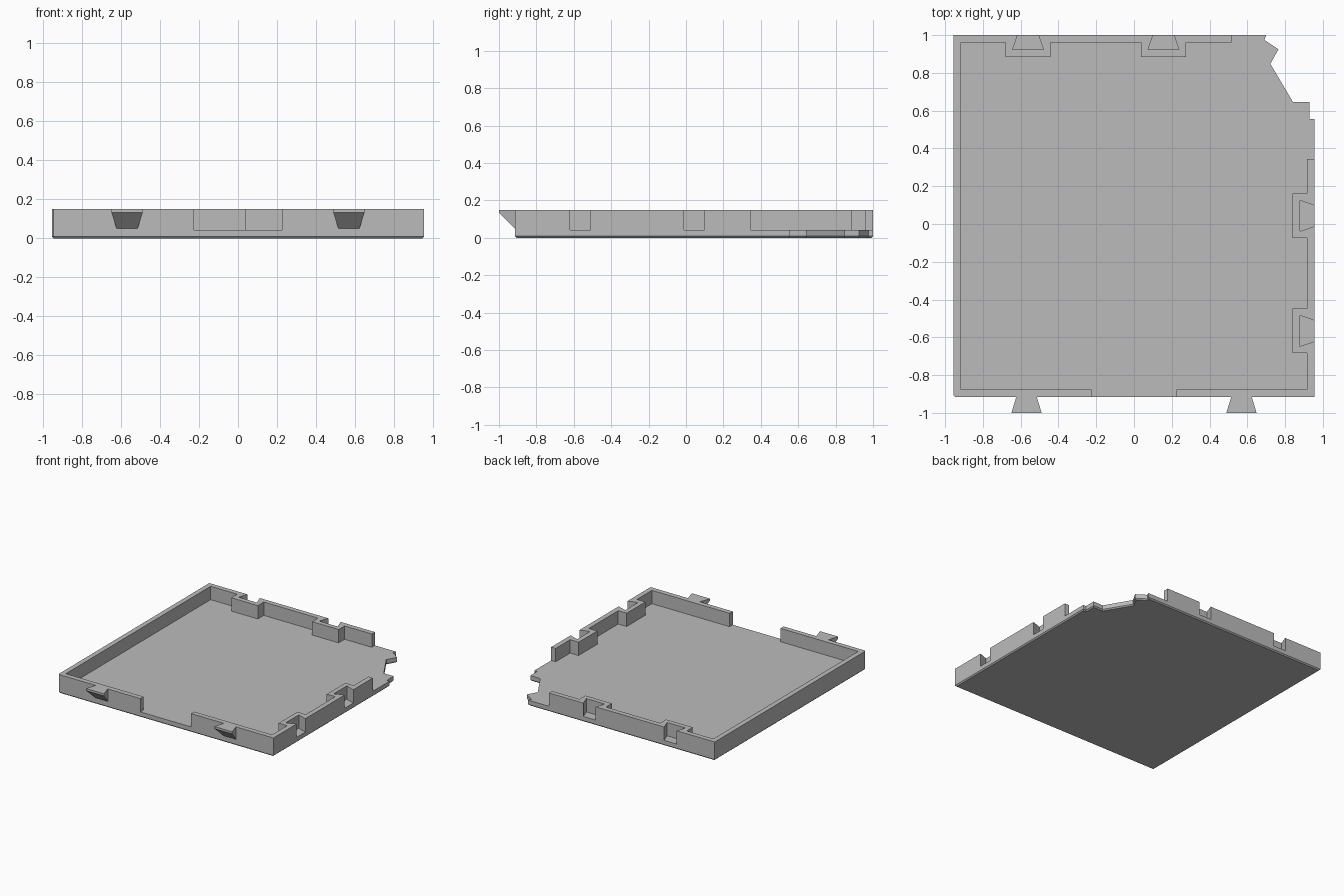
import bpy
import bmesh

if "Cube" in bpy.data.objects:
    bpy.data.objects.remove(bpy.data.objects["Cube"], do_unlink=True)

grey = bpy.data.materials.new("plain grey")
grey.use_nodes = True
colour = (0.5, 0.5, 0.5, 1)
grey.diffuse_color = colour
grey.node_tree.nodes["Principled BSDF"].inputs["Base Color"].default_value = colour

X, FRONT, BACK = 0.955, -0.915, 1.0   # outer edges of the tray
FLOOR, TOP = 0.043, 0.15              # floor and wall heights
WALL, NICK = 0.04, 0.008              # wall thickness, corner chamfer


def finish(bm, name):
    bmesh.ops.recalc_face_normals(bm, faces=bm.faces)
    mesh = bpy.data.meshes.new(name)
    bm.to_mesh(mesh)
    bm.free()
    mesh.materials.append(grey)
    obj = bpy.data.objects.new(name, mesh)
    bpy.context.collection.objects.link(obj)
    return obj


def prism(outline, low, high):
    bm = bmesh.new()
    face = bm.faces.new([bm.verts.new((x, y, low)) for x, y in outline])
    up = bmesh.ops.extrude_face_region(bm, geom=[face], use_keep_orig=True)
    verts = [v for v in up["geom"] if isinstance(v, bmesh.types.BMVert)]
    bmesh.ops.translate(bm, verts=verts, vec=(0, 0, high - low))
    return bm


def wall_run(start, end, centres):
    """Outer side with dovetail sockets, then inner side with their housings,
    as (distance along the wall, depth from its outer face)."""
    pts = [(start, 0)]
    for c in centres:
        pts += [(c - 0.055, 0), (c - 0.082, 0.077), (c + 0.082, 0.077), (c + 0.055, 0)]
    pts += [(end, 0), (end, WALL)]
    for c in reversed(centres):
        pts += [(c + 0.118, WALL), (c + 0.118, 0.115), (c - 0.118, 0.115), (c - 0.118, WALL)]
    return pts


# Floor plate with a jagged, broken corner and a chamfered underside
broken = [(0.70, BACK), (0.69, 0.975), (0.765, 0.925), (0.722, 0.848),
          (0.842, 0.645), (0.93, 0.645), (0.93, 0.557), (X, 0.557)]
floor = prism([(X, FRONT), (-X + NICK, FRONT), (-X, FRONT + NICK), (-X, BACK)] + broken, 0, FLOOR)
rim = [e for e in floor.edges if all(v.co.z < 0.001 for v in e.verts)]
bmesh.ops.bevel(floor, geom=rim, offset=0.009, segments=1, affect='EDGES', clamp_overlap=True)
finish(floor, "floor_plate")

# Right-hand wall of the tray, joined to the back wall and half the front wall
back = [(s, BACK - d) for s, d in wall_run(-X, 0.515, [-0.561, 0.156])]
outline = [(-0.225, FRONT), (-X + NICK, FRONT), (-X, FRONT + NICK)] + back
outline += [(-X + WALL, BACK - WALL), (-X + WALL, FRONT + WALL), (-0.225, FRONT + WALL)]
finish(prism(outline, FLOOR, TOP), "back_and_right_wall")

# Left-hand wall with the other half of the front wall
side = [(X - d, s) for s, d in wall_run(FRONT, 0.345, [-0.566, 0.043])]
outline = [(0.225, FRONT)] + side + [(X - WALL, FRONT + WALL), (0.225, FRONT + WALL)]
finish(prism(outline, FLOOR, TOP), "left_wall")

# Dovetail tabs on the front, sloped away underneath
for name, c in (("right_tab", -0.569), ("left_tab", 0.569)):
    tab = prism([(c - 0.054, FRONT), (c + 0.054, FRONT), (c + 0.08, -1), (c - 0.08, -1)], 0.05, TOP)
    for v in tab.verts:
        if v.co.y < -0.99 and v.co.z < 0.1:
            v.co.z = 0.133
    finish(tab, name)
